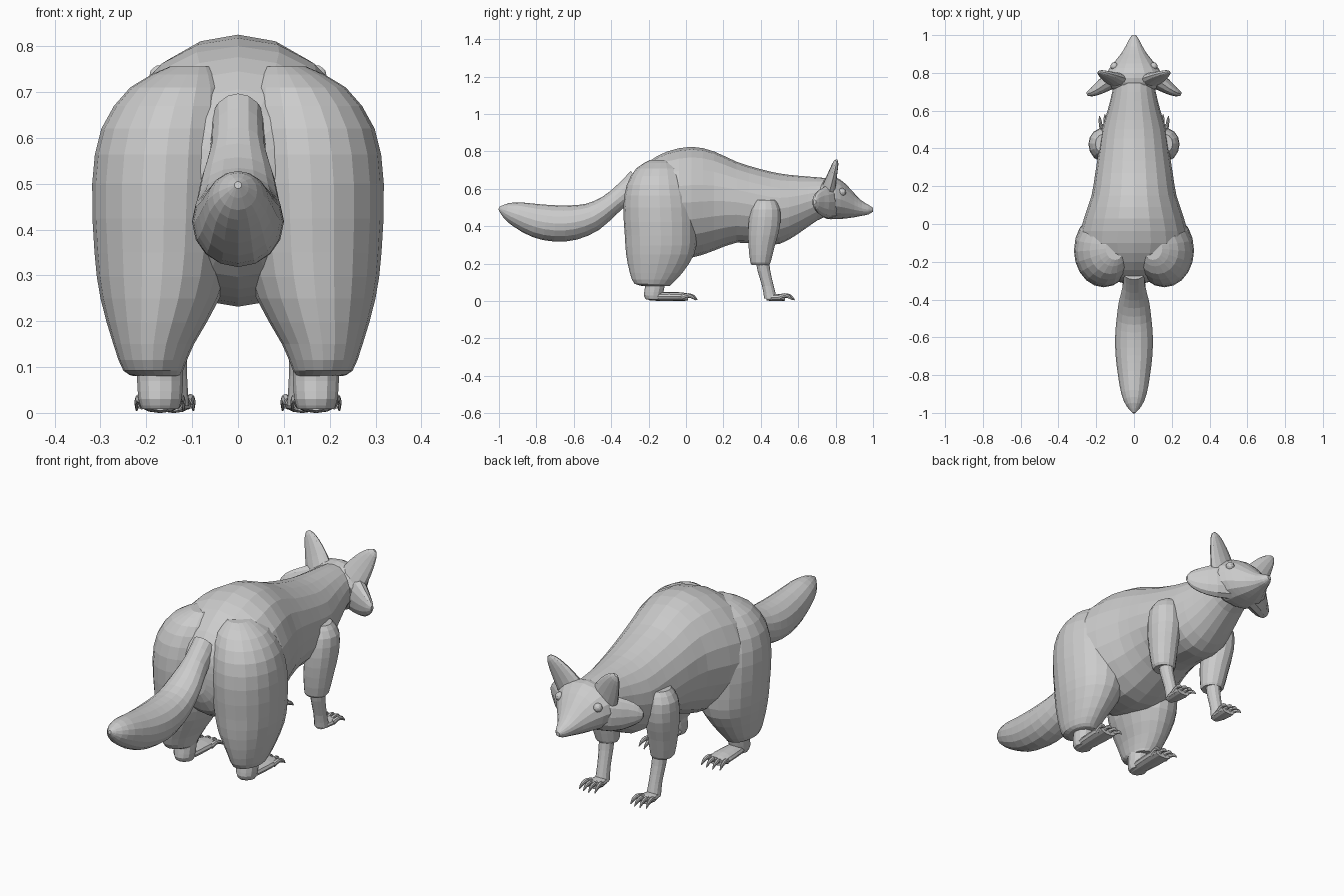
import bpy, bmesh, math
from mathutils import Vector


def catmull(pts, steps):
    """Smoothly interpolate rows of numbers."""
    p = [pts[0]] + list(pts) + [pts[-1]]
    out = []
    for i in range(1, len(p) - 2):
        for s in range(steps):
            t = s / steps
            out.append([0.5 * (2 * b + (c - a) * t + (2 * a - 5 * b + 4 * c - d) * t * t
                               + (3 * b - a - 3 * c + d) * t ** 3)
                        for a, b, c, d in zip(*p[i - 1:i + 3])])
    out.append(list(pts[-1]))
    return out


def finish(name, bm, mirror):
    bmesh.ops.recalc_face_normals(bm, faces=bm.faces)
    me = bpy.data.meshes.new(name)
    bm.to_mesh(me)
    bm.free()
    ob = bpy.data.objects.new(name, me)
    bpy.context.collection.objects.link(ob)
    if mirror:
        m = ob.modifiers.new("Mirror", 'MIRROR')
        m.use_mirror_merge = False
    return ob


def loft_into(bm, pts, up, normal=None, n=16, steps=2):
    """Rows x, y, z, radius along up, radius across; rings follow the path or a fixed normal."""
    rows = catmull(pts, steps)
    cs = [Vector(r[:3]) for r in rows]
    rings = []
    for i, r in enumerate(rows):
        t = Vector(normal) if normal else cs[min(i + 1, len(cs) - 1)] - cs[max(i - 1, 0)]
        t.normalize()
        a = Vector(up)
        a = (a - t * a.dot(t)).normalized()
        b = t.cross(a)
        rings.append([bm.verts.new(cs[i] + a * r[3] * math.cos(k * math.tau / n)
                                   + b * r[4] * math.sin(k * math.tau / n)) for k in range(n)])
    for q, w in zip(rings, rings[1:]):
        for k in range(n):
            bm.faces.new((q[k], q[(k + 1) % n], w[(k + 1) % n], w[k]))
    bm.faces.new(rings[0])
    bm.faces.new(rings[-1])


def loft(name, pts, up, normal=None, n=16, steps=2, mirror=False):
    bm = bmesh.new()
    loft_into(bm, pts, up, normal, n, steps)
    return finish(name, bm, mirror)


X, Y, Z = (1, 0, 0), (0, 1, 0), (0, 0, 1)

# Body: y, top, bottom, half width
body = [(-.315, .60, .42, .05), (-.28, .665, .33, .15), (-.2, .745, .27, .24),
        (-.1, .80, .24, .29), (.03, .825, .232, .265), (.15, .80, .27, .225),
        (.27, .745, .312, .205), (.4, .705, .305, .185), (.5, .682, .305, .17),
        (.6, .67, .36, .14), (.7, .662, .43, .115), (.77, .655, .46, .105)]
loft("body", [(0, y, (t + b) / 2, (t - b) / 2, w) for y, t, b, w in body], Z, Y, 20)

# Tail
loft("tail", [(0, -.25, .63, .08, .06), (-0, -.33, .575, .06, .06), (0, -.41, .51, .06, .08),
              (0, -.5, .45, .078, .092), (0, -.6, .42, .093, .1), (0, -.7, .415, .097, .097),
              (0, -.8, .43, .09, .085), (0, -.9, .463, .068, .067), (0, -.96, .483, .043, .042),
              (0, -1, .497, .008, .008)], Z, n=16)

# Hind thighs
loft("hind_thigh", [(.175, -.155, .08, .05, .065), (.185, -.175, .092, .065, .1),
                    (.184, -.16, .15, .088, .14), (.17, -.138, .25, .13, .182),
                    (.163, -.134, .35, .15, .193), (.16, -.14, .5, .158, .195),
                    (.15, -.145, .62, .148, .172), (.125, -.14, .71, .11, .125),
                    (.1, -.13, .755, .05, .06)], X, Z, 20, mirror=True)

# Upper forelegs
loft("front_upper_leg", [(.147, .40, .195, .045, .045), (.15, .398, .205, .056, .055),
                         (.157, .405, .3, .068, .073), (.165, .418, .4, .074, .087),
                         (.163, .425, .49, .075, .08), (.15, .425, .54, .055, .055)],
     X, Z, 14, mirror=True)

# Lower forelegs
loft("front_lower_leg", [(.147, .405, .24, .036, .036), (.144, .417, .16, .033, .034),
                         (.141, .438, .08, .03, .031), (.14, .452, .015, .033, .034)],
     X, Z, 12, mirror=True)

# Hind ankles
loft("hind_ankle", [(.172, -.165, .13, .05, .055), (.17, -.168, .07, .05, .052),
                    (.17, -.175, .03, .047, .05), (.17, -.172, .008, .04, .042)],
     X, Z, 12, mirror=True)

# Paws with four toes each
for name, cx, y0, y1, h, w in (("front_paw", .14, .43, .53, .019, .036),
                               ("hind_paw", .17, -.2, .01, .024, .046)):
    L = y1 - y0
    loft(name, [(cx, y0, h, h * .8, w * .7), (cx, y0 + L * .3, h, h, w * .95),
                (cx, y0 + L * .75, h, h, w * 1.1), (cx, y1, h * .9, h * .8, w)],
         Z, Y, 12, mirror=True)
    bm = bmesh.new()
    for i in range(4):
        s = (i - 1.5) / 1.5
        x, y = cx + s * w * .85, y1 - .02 - abs(s) * .014
        loft_into(bm, [(x, y, .02, .014, .011), (x + s * .006, y + .03, .03, .012, .009),
                       (x + s * .01, y + .057, .022, .009, .007),
                       (x + s * .012, y + .075, .005, .002, .002)], Z, n=8)
    finish(name + "_claws", bm, True)

# Head with pointed snout
loft("head", [(0, .715, .55, .085, .12), (0, .75, .55, .11, .155), (0, .8, .55, .112, .145),
              (0, .85, .535, .094, .11), (0, .9, .512, .064, .07), (0, .94, .496, .04, .045),
              (0, .975, .489, .026, .028), (0, 1, .488, .01, .01)], Z, Y, 16)

# Flared cheeks
loft("cheek", [(.05, .79, .545, .1, .05), (.13, .755, .53, .088, .045),
               (.19, .715, .53, .066, .032), (.23, .694, .53, .04, .02),
               (.25, .688, .53, .012, .008)], Z, n=12, mirror=True)

# Ears
loft("ear", [(.085, .76, .59, .04, .075), (.12, .778, .655, .028, .062),
             (.15, .792, .705, .02, .045), (.172, .801, .737, .014, .027),
             (.183, .805, .752, .006, .01)], Y, n=12, mirror=True)

# Eyes
bm = bmesh.new()
bmesh.ops.create_uvsphere(bm, u_segments=12, v_segments=8, radius=.021)
bmesh.ops.translate(bm, verts=bm.verts, vec=(.104, .835, .583))
finish("eye", bm, True)
